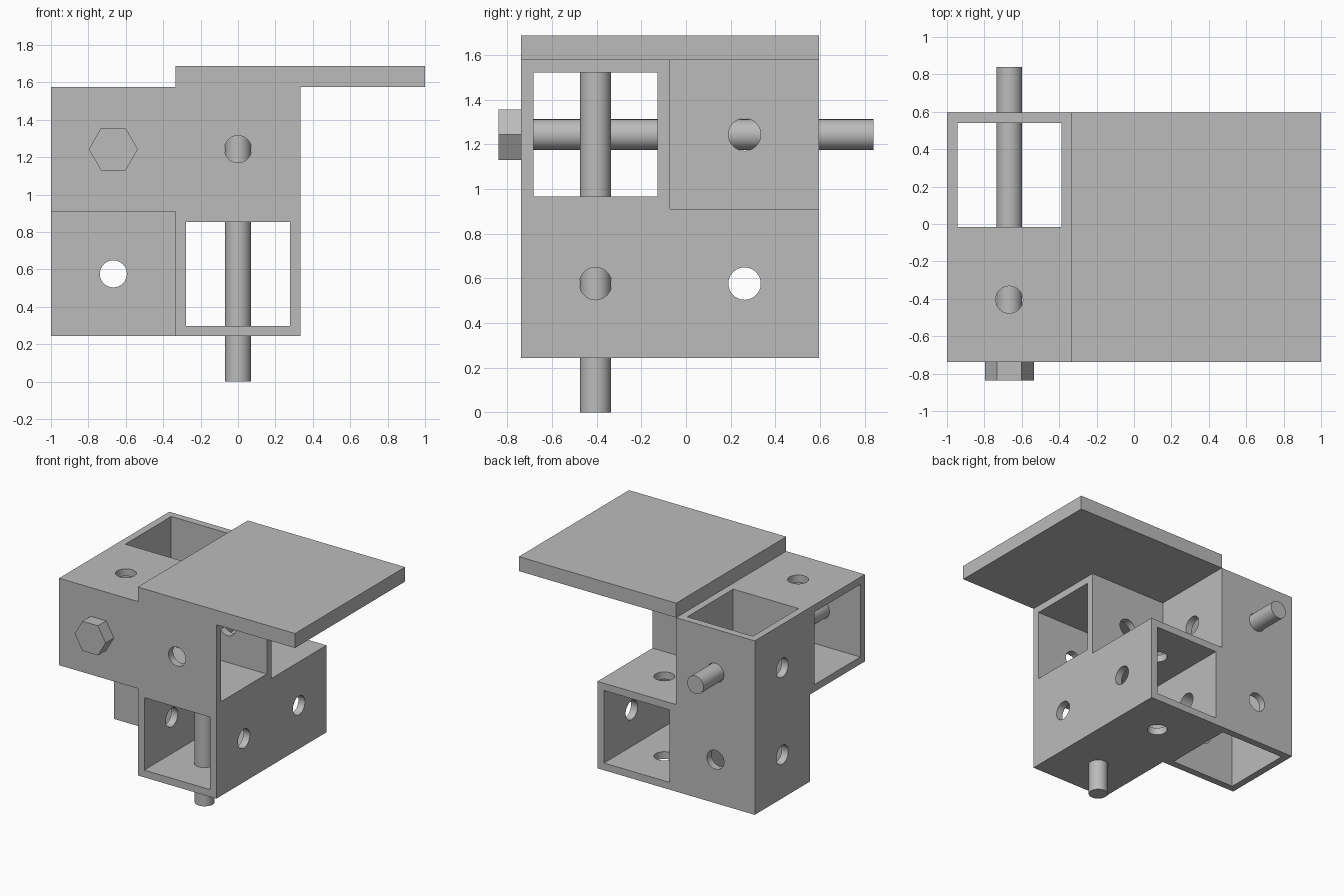
import bpy, bmesh, math
from mathutils import Matrix, Vector

cube = bpy.data.objects.get("Cube")
if cube:
    bpy.data.objects.remove(cube, do_unlink=True)

CELL = 2 / 3            # tube width; each tube is two cells long
HALF = CELL / 2
WALL = 0.0555
HOLE_R, SHAFT_R = 0.0725, 0.069
HEX_R, HEAD = 0.131, 0.1
OVERHANG = 0.243        # shaft length beyond the tubes
PLATE = 0.111
Y0, Z0 = -0.738, OVERHANG

grey = bpy.data.materials.new("plain grey")
grey.use_nodes = True
COLOR = (0.5, 0.5, 0.5, 1)
grey.diffuse_color = COLOR
grey.node_tree.nodes["Principled BSDF"].inputs["Base Color"].default_value = COLOR


def add_object(name, mesh, location=(0, 0, 0), rotation=(0, 0, 0)):
    obj = bpy.data.objects.new(name, mesh)
    bpy.context.collection.objects.link(obj)
    obj.location, obj.rotation_euler = location, rotation
    return obj


def to_mesh(bm, name):
    bmesh.ops.recalc_face_normals(bm, faces=bm.faces)
    mesh = bpy.data.meshes.new(name)
    bm.to_mesh(mesh)
    bm.free()
    mesh.materials.append(grey)
    return mesh


def box(name, size):
    bm = bmesh.new()
    bmesh.ops.create_cube(bm, size=1, matrix=Matrix.Diagonal((*size, 1)))
    return to_mesh(bm, name)


def add_prism(bm, radius, sides, z_low, z_high):
    """Upright prism with a corner pointing along +x."""
    ring = [bm.verts.new((radius * math.cos(math.tau * i / sides),
                          radius * math.sin(math.tau * i / sides), z_low))
            for i in range(sides)]
    base = bm.faces.new(ring)
    out = bmesh.ops.extrude_face_region(bm, geom=[base], use_keep_orig=True)
    top = [v for v in out["geom"] if isinstance(v, bmesh.types.BMVert)]
    bmesh.ops.translate(bm, verts=top, vec=(0, 0, z_high - z_low))


def smooth(obj):
    bpy.ops.object.select_all(action='DESELECT')
    obj.select_set(True)
    bpy.context.view_layer.objects.active = obj
    bpy.ops.object.shade_smooth_by_angle(angle=math.radians(30))


# Square tube along x, with a cross-drilled pair of holes in each cell
def make_tube_mesh():
    blank = add_object("tube_blank", box("tube_blank", (2 * CELL, CELL, CELL)))
    inner = CELL - 2 * WALL
    cutters = [add_object("bore_cutter", box("bore_cutter", (3 * CELL, inner, inner)))]
    bm = bmesh.new()
    add_prism(bm, HOLE_R, 32, -CELL, CELL)
    drill = to_mesh(bm, "drill_cutter")
    for x in (-HALF, HALF):
        for turn in (0, math.pi / 2):
            cutters.append(add_object("drill_cutter", drill, (x, 0, 0), (turn, 0, 0)))
    for cutter in cutters:
        cutter.hide_render = True
        mod = blank.modifiers.new("cut", 'BOOLEAN')
        mod.operation, mod.solver, mod.object = 'DIFFERENCE', 'EXACT', cutter
    bpy.context.view_layer.update()
    graph = bpy.context.evaluated_depsgraph_get()
    mesh = bpy.data.meshes.new_from_object(blank.evaluated_get(graph))
    mesh.name = "tube"
    for obj in cutters + [blank]:
        bpy.data.objects.remove(obj, do_unlink=True)
    mesh.materials.clear()
    mesh.materials.append(grey)
    for face in mesh.polygons:
        face.material_index = 0
    return mesh


# Three tubes, one along each axis, sharing one mesh
corner = Vector((-1, Y0, Z0))


def cell_point(i, j, k):
    """Position counted in cells from the lower front right corner."""
    return corner + CELL * Vector((i, j, k))


tube_mesh = make_tube_mesh()
quarter = math.pi / 2
cross_tube = add_object("cross_tube", tube_mesh, cell_point(1, 0.5, 1.5))
add_object("depth_tube", tube_mesh, cell_point(1.5, 1, 0.5), (0, 0, quarter))
add_object("upright_tube", tube_mesh, cell_point(0.5, 1.5, 1), (0, quarter, 0))
smooth(cross_tube)

# Hex bolts, origin under the head
bm = bmesh.new()
add_prism(bm, SHAFT_R, 32, -2 * CELL - OVERHANG, 0)
add_prism(bm, HEX_R, 6, 0, HEAD)
bolt_mesh = to_mesh(bm, "bolt")
upright_bolt = add_object("upright_bolt", bolt_mesh, cell_point(1.5, 0.5, 2))
add_object("depth_bolt", bolt_mesh, cell_point(0.5, 0, 1.5), (quarter, 0, 0))
smooth(upright_bolt)

# Flat plate on top
add_object("top_plate", box("top_plate", (2 * CELL, 2 * CELL, PLATE)),
           cell_point(2, 1, 2) + Vector((0, 0, PLATE / 2)))
